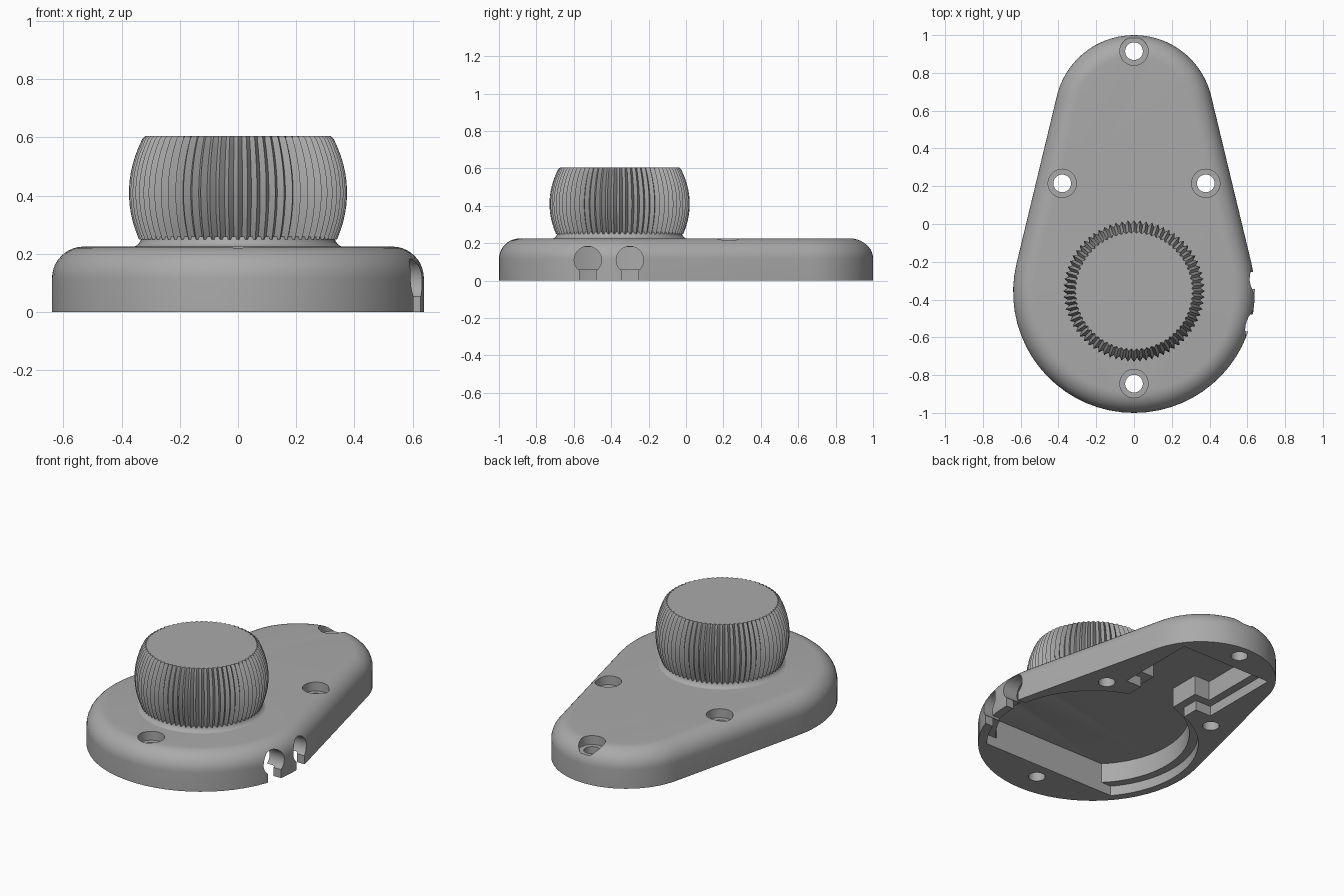
import bpy, bmesh
from math import sin, cos, pi, asin, sqrt

if "Cube" in bpy.data.objects:
    bpy.data.objects.remove(bpy.data.objects["Cube"])

grey = bpy.data.materials.new("light grey")
grey.use_nodes = True
grey.diffuse_color = (0.4, 0.4, 0.4, 1)
grey.node_tree.nodes["Principled BSDF"].inputs["Base Color"].default_value = (0.4, 0.4, 0.4, 1)

BIG_Y, BIG_R = -0.36, 0.64
END_Y, END_R = 0.58, 0.42
TOP, ROUND = 0.225, 0.11


def loft(name, rows, smooth=True):
    """Closed solid from a stack of (outline, z) rows with equal point counts."""
    bm = bmesh.new()
    rings = [[bm.verts.new((x, y, z)) for x, y in pts] for pts, z in rows]
    n = len(rings[0])
    for low, high in zip(rings, rings[1:]):
        for i in range(n):
            j = (i + 1) % n
            bm.faces.new((low[i], low[j], high[j], high[i]))
    bm.faces.new(rings[0][::-1])
    bm.faces.new(rings[-1])
    bmesh.ops.recalc_face_normals(bm, faces=bm.faces)
    mesh = bpy.data.meshes.new(name)
    bm.to_mesh(mesh)
    bm.free()
    mesh.materials.append(grey)
    ob = bpy.data.objects.new(name, mesh)
    bpy.context.collection.objects.link(ob)
    if smooth:
        shade(ob)
    return ob


def shade(ob):
    bpy.ops.object.select_all(action="DESELECT")
    bpy.context.view_layer.objects.active = ob
    ob.select_set(True)
    bpy.ops.object.shade_smooth_by_angle(angle=0.6)


def circle(r, y=0, x=0, n=32):
    return [(x + r * cos(2 * pi * i / n), y + r * sin(2 * pi * i / n)) for i in range(n)]


def teardrop(inset, n=36):
    """Two arcs joined by their tangent lines."""
    tilt = asin((BIG_R - END_R) / (END_Y - BIG_Y))
    pts = []
    for cy, r, start, end in ((END_Y, END_R, tilt, pi - tilt),
                              (BIG_Y, BIG_R, pi - tilt, 2 * pi + tilt)):
        for i in range(n + 1):
            a = start + (end - start) * i / n
            pts.append(((r - inset) * cos(a), cy + (r - inset) * sin(a)))
    return pts


def pocket(shrink, front=-0.74):
    """Round bay with a flat front, a neck and a square bay behind."""
    r, neck, half = 0.59 - shrink, 0.20 - shrink, 0.305 - shrink
    step, back = 0.30 + shrink, 0.80 - shrink
    a0 = asin((front - BIG_Y) / r)
    a1 = pi / 2 - asin(neck / r)
    right = [(r * cos(a), BIG_Y + r * sin(a))
             for a in (a0 + (a1 - a0) * i / 32 for i in range(33))]
    right += [(neck, step), (half, step), (half, back)]
    return right + [(-x, y) for x, y in reversed(right)]


# Housing with a rounded upper edge
rows = [(teardrop(0), 0)]
for i in range(11):
    a = pi / 2 * i / 10
    rows.append((teardrop(ROUND * (1 - cos(a))), TOP - ROUND + ROUND * sin(a)))
housing = loft("housing", rows, smooth=False)

# Cutters: lid recess, deep pocket, screw holes, cable ports
cutters = [loft("lid_recess_cutter", [(pocket(0), -0.1), (pocket(0), 0.06)], False),
           loft("pocket_cutter", [(pocket(0.05), -0.08), (pocket(0.05), 0.18)], False)]
for x, y in ((0, 0.915), (0, -0.845), (0.38, 0.215), (-0.38, 0.215)):
    thin, wide = circle(0.047, y, x), circle(0.075, y, x)
    cutters.append(loft("screw_hole_cutter", [(thin, -0.1), (thin, 0.17), (wide, 0.17), (wide, 0.4)], False))
for y in (-0.525, -0.30):
    # keyhole section running sideways through the wall
    a0 = asin(0.045 / 0.073)
    section = [(0.073 * sin(a), 0.11 - 0.073 * cos(a))
               for a in (a0 + (2 * pi - 2 * a0) * i / 32 for i in range(33))]
    section = [(0.045, -0.1)] + section + [(-0.045, -0.1)]
    port = loft("cable_port_cutter", [(section, 0.40), (section, 0.80)], False)
    for v in port.data.vertices:
        u, w, depth = v.co
        v.co = (depth, y + u, w)
    cutters.append(port)

for c in cutters:
    m = housing.modifiers.new(c.name, "BOOLEAN")
    m.operation, m.solver, m.object = "DIFFERENCE", "EXACT", c
bpy.context.view_layer.update()
result = bpy.data.meshes.new_from_object(housing.evaluated_get(bpy.context.evaluated_depsgraph_get()))
housing.modifiers.clear()
housing.data = result
for c in cutters:
    bpy.data.objects.remove(c)
shade(housing)

# Flared collar under the knob
rows = []
for i in range(7):
    a = pi / 2 * i / 6
    rows.append((circle(0.368 - 0.036 * sin(a), BIG_Y + 0.005, n=72), 0.259 - 0.036 * cos(a)))
loft("knob_collar", rows)

# Barrel-shaped knob with fine vertical teeth
TEETH = 72


def toothed(r, depth):
    pts = []
    for i in range(TEETH * 2):
        a, rr = pi * i / TEETH, r - depth * (i % 2)
        pts.append((rr * cos(a), BIG_Y + 0.005 + rr * sin(a)))
    return pts


rows = []
for i in range(13):
    z = 0.25 + 0.345 * i / 12
    drop = (z - 0.41) / 0.185
    rows.append((toothed(0.375 - 0.046 * drop * drop, 0.022), z))
rows.append((toothed(0.318, 0.012), 0.605))
loft("knob", rows)
